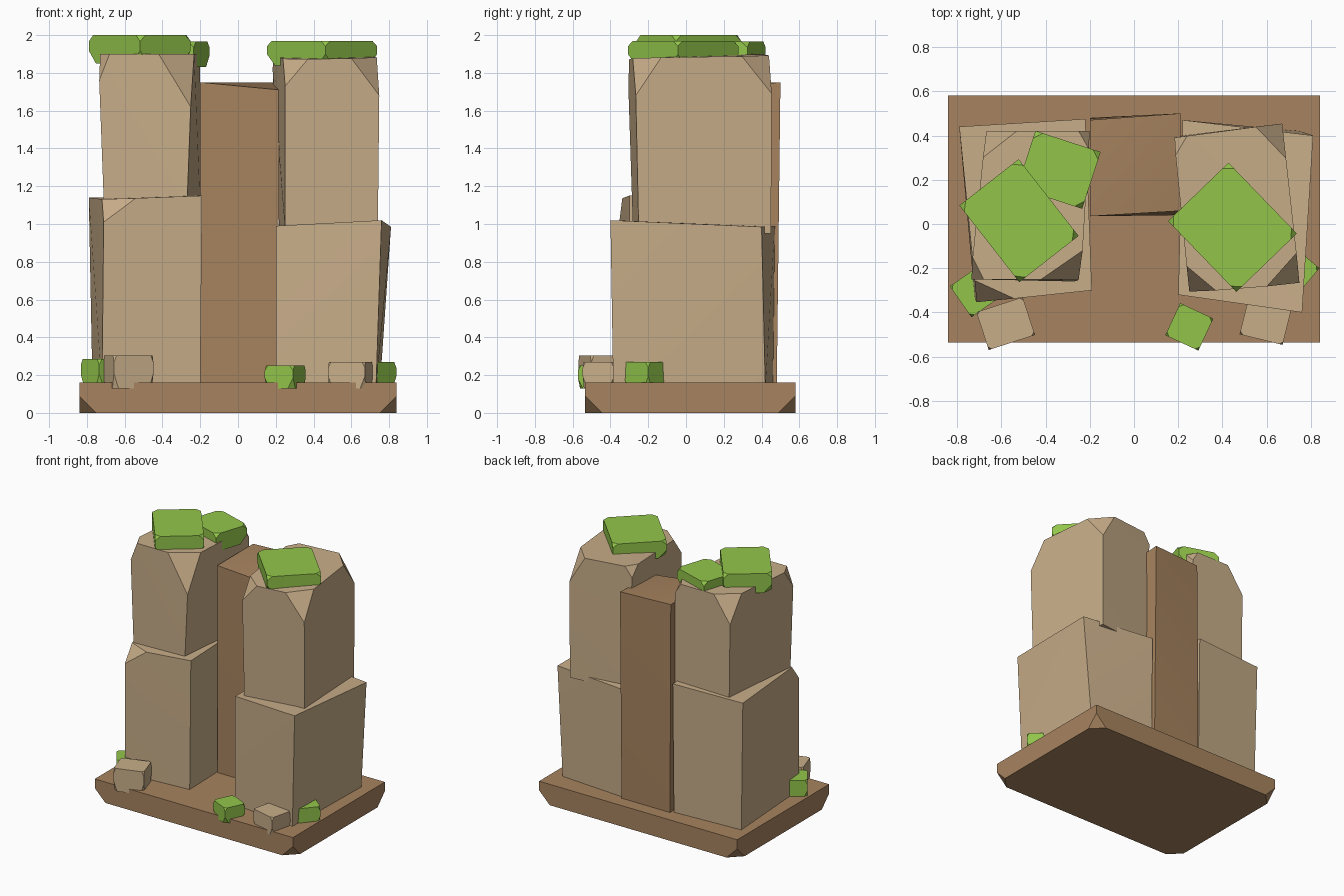
import bpy
import bmesh
from math import radians
from mathutils import Matrix, Vector

default_cube = bpy.data.objects.get("Cube")
if default_cube:
    bpy.data.objects.remove(default_cube, do_unlink=True)


def make_material(name, colour):
    mat = bpy.data.materials.new(name)
    mat.use_nodes = True
    mat.diffuse_color = (*colour, 1)
    shader = next(n for n in mat.node_tree.nodes if n.type == "BSDF_PRINCIPLED")
    shader.inputs["Base Color"].default_value = (*colour, 1)
    return mat


STONE = make_material("sandstone", (.58, .42, .25))
EARTH = make_material("brown_earth", (.39, .23, .115))
MOSS = make_material("moss_green", (.29, .56, .07))

# Corner order of every ring, seen from above, counter-clockwise from -x -y
FRONT_RIGHT, FRONT_LEFT, BACK_LEFT, BACK_RIGHT = range(4)
ALL_CORNERS = range(4)


def ring(corners, heights):
    """Four corners with one shared height or one height each."""
    if not isinstance(heights, (list, tuple)):
        heights = [heights] * 4
    return [Vector((x, y, z)) for (x, y), z in zip(corners, heights)]


def rectangle(x0, x1, y0, y1):
    return [(x0, y0), (x1, y0), (x1, y1), (x0, y1)]


def chipped_block(name, mat, bottom, top, top_chips={}, bottom_chips={}):
    """Hewn block: a hull of two rings whose chosen corners are knocked off."""
    bm = bmesh.new()
    rings = (bottom, top)
    for level, chips in enumerate((bottom_chips, top_chips)):
        here, other = rings[level], rings[1 - level]
        for i, corner in enumerate(here):
            if i not in chips:
                bm.verts.new(corner)
                continue
            neighbours = (here[i ^ 1], here[3 - i], other[i])
            for target, amount in zip(neighbours, chips[i]):
                bm.verts.new(corner + (target - corner).normalized() * amount)
    hull = bmesh.ops.convex_hull(bm, input=bm.verts[:])
    inner = [v for v in hull["geom_interior"] if isinstance(v, bmesh.types.BMVert)]
    bmesh.ops.delete(bm, geom=inner, context="VERTS")
    bmesh.ops.dissolve_limit(bm, angle_limit=radians(1), verts=bm.verts[:],
                             edges=bm.edges[:])
    bmesh.ops.recalc_face_normals(bm, faces=bm.faces[:])
    mesh = bpy.data.meshes.new(name)
    bm.to_mesh(mesh)
    bm.free()
    mesh.materials.append(mat)
    obj = bpy.data.objects.new(name, mesh)
    bpy.context.collection.objects.link(obj)
    bpy.ops.object.select_all(action="DESELECT")
    obj.select_set(True)
    bpy.context.view_layer.objects.active = obj
    bpy.ops.object.shade_smooth_by_angle(angle=radians(25))
    return obj


def lump(name, mat, centre, size, turn, z0, z1, chip):
    """Small turned block with all its corners knocked off."""
    w, d = size[0] / 2, size[1] / 2
    spin = Matrix.Rotation(radians(turn), 2)
    corners = [Vector(centre) + spin @ Vector(c) for c in rectangle(-w, w, -d, d)]
    height = z1 - z0
    upper = {i: (chip * .6, chip * .6, height * .22) for i in ALL_CORNERS}
    lower = {i: (chip, chip, height * .45) for i in ALL_CORNERS}
    return chipped_block(name, mat, ring(corners, z0), ring(corners, z1), upper, lower)


# Ground slab with its lower corners knocked off
slab = rectangle(-.84, .84, -.535, .58)
chipped_block("ground_slab", EARTH, ring(slab, 0), ring(slab, .16),
              bottom_chips={i: (.09, .09, .09) for i in ALL_CORNERS})

# Brown pillar between the towers
chipped_block("middle_pillar", EARTH,
              ring(rectangle(-.2, .21, .04, .48), .1),
              ring([(-.2, .035), (.22, .06), (.21, .5), (-.2, .47)],
                   [1.75, 1.71, 1.75, 1.75]))

# Right tower
chipped_block("right_tower_lower", STONE,
              ring([(-.72, -.34), (-.2, -.3), (-.22, .46), (-.77, .43)], .12),
              ring([(-.71, -.355), (-.19, -.3), (-.22, .475), (-.79, .44)],
                   [1.13, 1.15, 1.15, 1.14]),
              {FRONT_RIGHT: (.17, .1, .12)})
chipped_block("right_tower_upper", STONE,
              ring([(-.71, -.25), (-.27, -.26), (-.2, .42), (-.66, .42)], 1.1),
              ring([(-.74, -.25), (-.24, -.25), (-.2, .42), (-.67, .42)], 1.9),
              {FRONT_RIGHT: (.06, .1, .14), FRONT_LEFT: (.18, .13, .28),
               BACK_LEFT: (.05, .08, .08), BACK_RIGHT: (.14, .12, .2)})

# Left tower
chipped_block("left_tower_lower", STONE,
              ring([(.2, -.32), (.73, -.385), (.75, .42), (.22, .46)], .12),
              ring([(.2, -.32), (.76, -.4), (.81, .4), (.22, .47)],
                   [.99, 1.02, .985, .99]))
chipped_block("left_tower_upper", STONE,
              ring([(.25, -.28), (.74, -.25), (.67, .45), (.22, .4)], .95),
              ring([(.25, -.31), (.75, -.27), (.67, .455), (.18, .39)],
                   [1.87, 1.88, 1.89, 1.9]),
              {FRONT_RIGHT: (.12, .12, .14), FRONT_LEFT: (.15, .14, .2),
               BACK_LEFT: (.12, .16, .2), BACK_RIGHT: (.06, .08, .08)})

# Moss caps on the towers
lump("right_moss_cap_front", MOSS, (-.52, .015), (.44, .34), -52, 1.85, 2, .06)
lump("right_moss_cap_back", MOSS, (-.34, .245), (.31, .27), -18, 1.83, 1.965, .06)
lump("left_moss_cap", MOSS, (.445, -.015), (.445, .38), -46, 1.84, 1.97, .06)

# Moss and rubble at the foot
lump("front_moss_clump", MOSS, (.25, -.465), (.165, .16), -25, .13, .25, .03)
lump("left_moss_clump", MOSS, (.73, -.22), (.17, .14), 50, .13, .27, .03)
lump("right_moss_clump", MOSS, (-.71, -.3), (.18, .17), 35, .14, .285, .03)
lump("right_rubble", STONE, (-.58, -.45), (.22, .18), 18, .13, .305, .025)
lump("left_rubble", STONE, (.595, -.44), (.2, .17), -14, .13, .27, .025)
